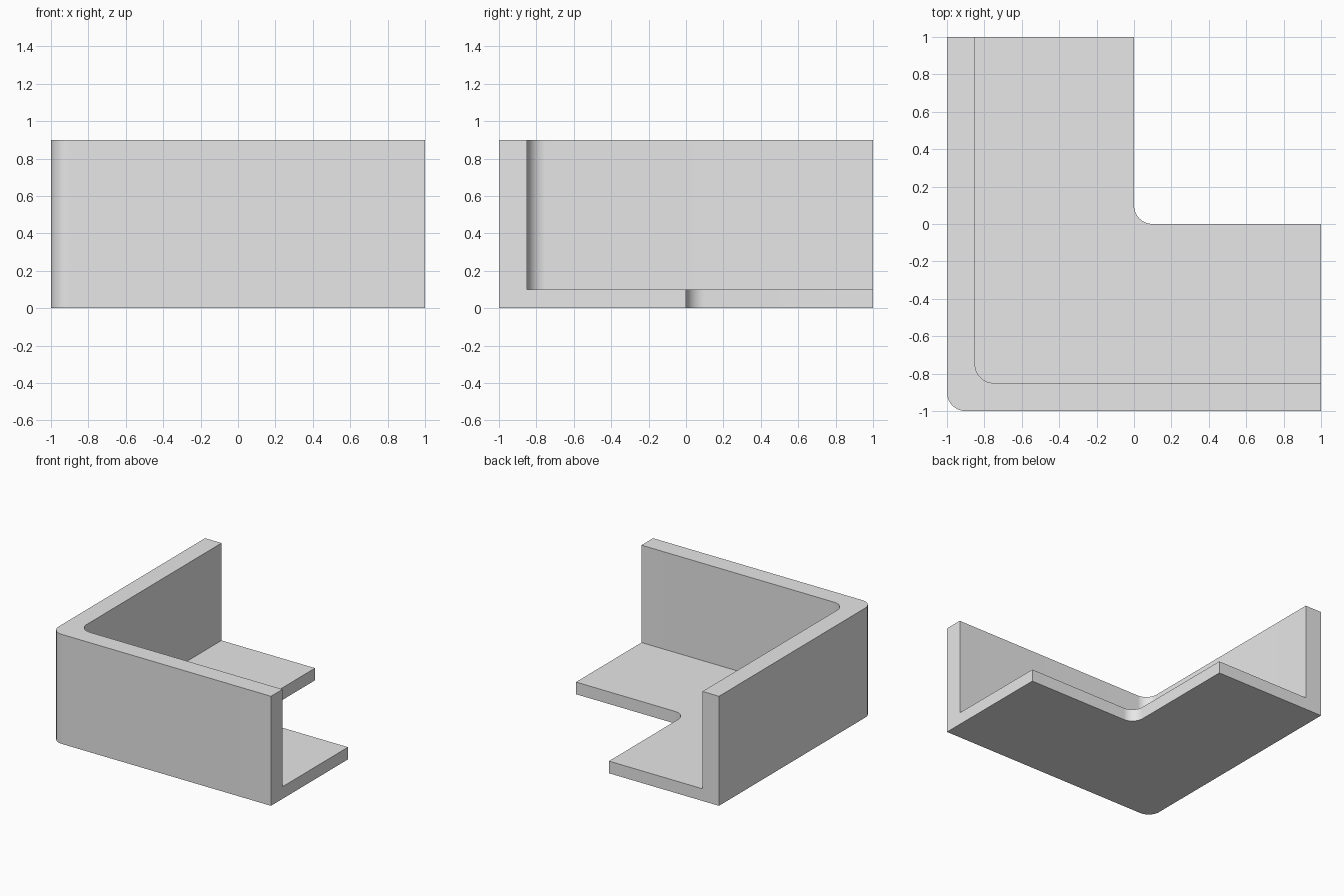
import bpy
import bmesh
from math import cos, sin, pi, radians

cube = bpy.data.objects.get("Cube")
if cube:
    bpy.data.objects.remove(cube, do_unlink=True)

RADIUS = 0.1    # rounding of every corner
SEGMENTS = 16   # faces per rounded corner

grey = bpy.data.materials.new("light_grey")
grey.use_nodes = True
colour = (0.8, 0.8, 0.8, 1)
grey.diffuse_color = colour
grey.node_tree.nodes["Principled BSDF"].inputs["Base Color"].default_value = colour


def corner_path(c):
    """Points along an L-shaped run at offset c, with a rounded corner."""
    centre = c + RADIUS
    arc = [(centre + RADIUS * cos(a), centre + RADIUS * sin(a))
           for a in (pi + pi / 2 * i / SEGMENTS for i in range(SEGMENTS + 1))]
    return [(c, 1)] + arc + [(1, c)]


# Cross-section of wall and floor: (offset, height)
section = [(-1, 0), (0, 0), (0, 0.1), (-0.85, 0.1), (-0.85, 0.9), (-1, 0.9)]

# Sweep the section around the corner
bm = bmesh.new()
rails = [[bm.verts.new((x, y, z)) for x, y in corner_path(c)] for c, z in section]
for k, rail in enumerate(rails):
    following = rails[(k + 1) % len(rails)]
    for i in range(len(rail) - 1):
        bm.faces.new((rail[i], rail[i + 1], following[i + 1], following[i]))

# Close both ends
for end in (0, -1):
    bm.faces.new([rail[end] for rail in rails])
bmesh.ops.recalc_face_normals(bm, faces=bm.faces)

mesh = bpy.data.meshes.new("corner_bracket")
bm.to_mesh(mesh)
bm.free()
mesh.materials.append(grey)
bracket = bpy.data.objects.new("corner_bracket", mesh)
bpy.context.collection.objects.link(bracket)

# Smooth the rounded corners, keep the edges crisp
bpy.ops.object.select_all(action='DESELECT')
bracket.select_set(True)
bpy.context.view_layer.objects.active = bracket
bpy.ops.object.shade_smooth_by_angle(angle=radians(30))
